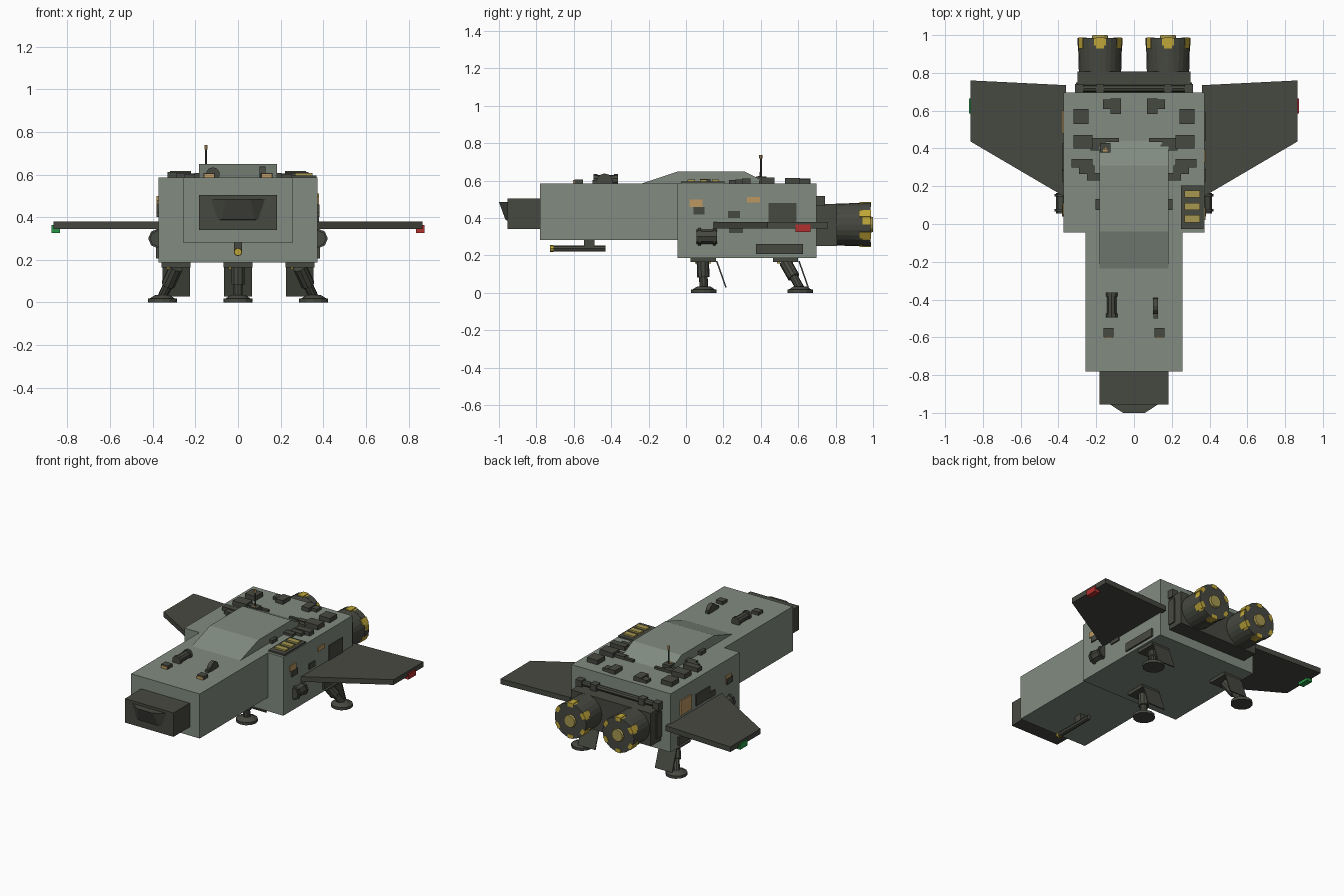
import bpy, bmesh, math
from mathutils import Vector

if "Cube" in bpy.data.objects:
    bpy.data.objects.remove(bpy.data.objects["Cube"])


def mat(name, *rgb):
    m = bpy.data.materials.new(name)
    m.diffuse_color = (*rgb, 1)
    m.use_nodes = True
    m.node_tree.nodes["Principled BSDF"].inputs["Base Color"].default_value = m.diffuse_color
    return m


HULL = mat("grey green hull", 0.22, 0.26, 0.22)
DARK = mat("dark olive metal", 0.062, 0.066, 0.052)
GOLD = mat("gold", 0.52, 0.38, 0.04)
BRASS = mat("dull brass", 0.38, 0.31, 0.08)
TAN = mat("tan panel", 0.50, 0.31, 0.12)
RED = mat("red light", 0.45, 0.03, 0.03)
GREEN = mat("green light", 0.02, 0.30, 0.06)


def finish(name, bm, *mats):
    bmesh.ops.recalc_face_normals(bm, faces=bm.faces)
    me = bpy.data.meshes.new(name)
    bm.to_mesh(me)
    bm.free()
    for m in mats:
        me.materials.append(m)
    ob = bpy.data.objects.new(name, me)
    bpy.context.collection.objects.link(ob)
    return ob


def hull(name, pts, m):
    """Convex solid around a few points."""
    bm = bmesh.new()
    for p in pts:
        bm.verts.new(p)
    bmesh.ops.convex_hull(bm, input=bm.verts)
    bmesh.ops.dissolve_limit(bm, angle_limit=0.01, verts=bm.verts, edges=bm.edges)
    return finish(name, bm, m)


def box(name, x0, x1, y0, y1, z0, z1, m):
    return hull(name, [(x, y, z) for x in (x0, x1) for y in (y0, y1) for z in (z0, z1)], m)


def pair(name, x0, x1, *rest):
    for s in (-1, 1):
        box(name, s * x0, s * x1, *rest)


def cyl(name, a, b, r0, r1, n, m):
    """Round bar from a to b."""
    a, b = Vector(a), Vector(b)
    d = b - a
    bm = bmesh.new()
    bmesh.ops.create_cone(bm, cap_ends=True, segments=n, radius1=r0, radius2=r1, depth=d.length)
    ob = finish(name, bm, m)
    ob.rotation_mode = 'QUATERNION'
    ob.rotation_quaternion = d.to_track_quat('Z', 'Y')
    ob.location = (a + b) / 2
    return ob


# Fuselage
box("forward_hull", -.258, .258, -.78, -.04, .282, .585, HULL)
box("main_hull", -.373, .373, -.045, .697, .187, .585, HULL)
hull("roof_hump", [(x, y, z) for x in (-.183, .183)
                   for y, z in ((-.25, .58), (-.04, .65), (.31, .65), (.45, .58))], HULL)

# Nose and sensor wedge
box("nose", -.183, .183, -.955, -.77, .34, .503, DARK)
hull("nose_visor", [(s * x, y, z) for s in (-1, 1) for x, y, z in
                    ((.135, -.95, .485), (.10, -.95, .385), (.058, -1, .485), (.075, -.965, .39))], DARK)

# Belly gun
cyl("gun_barrel", (0, -.71, .237), (0, -.43, .237), .017, .017, 8, DARK)
cyl("gun_tip", (0, -.728, .237), (0, -.708, .237), .018, .02, 8, GOLD)
box("gun_mount", -.018, .018, -.545, -.49, .24, .29, DARK)

# Wings with navigation lights
for s, m in ((-1, GREEN), (1, RED)):
    hull("wing", [(s * x, y, z) for z in (.345, .38) for x, y in
                  ((.36, .14), (.36, .735), (.866, .76), (.866, .437))], DARK)
    box("wing_light", s * .835, s * .874, .585, .665, .326, .364, m)

# Engine block
box("engine_block", -.30, .30, .69, .808, .25, .475, DARK)
cyl("engine_pipe", (-.30, .717, .495), (.30, .717, .495), .018, .018, 8, DARK)
for x in (-.29, -.18, .18, .29):
    box("pipe_clamp", x - .022, x + .022, .69, .742, .465, .518, DARK)
pair("engine_block_rib", .285, .308, .69, .75, .28, .45, DARK)

# Engines: round barrel, rim with gold marks, glowing disc
for s in (-1, 1):
    x, z = s * .18, .365
    cyl("engine_barrel", (x, .80, z), (x, .945, z), .112, .116, 24, DARK)
    bm = bmesh.new()
    bmesh.ops.create_cone(bm, cap_ends=True, segments=24, radius1=.118, radius2=.118, depth=.042)
    for f in bm.faces:
        c = f.calc_center_median()
        k = int((math.atan2(c.y, c.x) % math.tau) / math.tau * 24)
        f.material_index = int(len(f.verts) == 4 and k in (0, 1, 5, 6, 10, 14, 17, 18, 21))
    rim = finish("engine_rim", bm, DARK, GOLD)
    rim.rotation_euler = (math.pi / 2, 0, 0)
    rim.location = (x, .965, z)
    for k in range(6):
        a = k * math.tau / 6 + math.pi / 2
        c = Vector((x + .107 * math.cos(a), .958, z + .107 * math.sin(a)))
        chip = box("rim_mark", -.02, .02, -.03, .03, -.013, .013, GOLD)
        chip.location = c
        chip.rotation_euler = (0, math.pi / 2 - a, 0)
    cyl("engine_nozzle", (x, .98, z), (x, 1.0, z), .045, .04, 12, BRASS)


# Landing gear
def leg(name, top, foot):
    t, f = Vector(top), Vector(foot)
    cyl(name + "_foot", f, f + Vector((0, 0, .018)), .068, .068, 12, DARK)
    cyl(name + "_foot_cone", f + Vector((0, 0, .018)), f + Vector((0, 0, .034)), .06, .035, 12, DARK)
    ankle = f + Vector((0, 0, .025))
    cyl(name + "_strut", ankle, t, .023, .023, 10, DARK)
    cyl(name + "_sleeve", ankle.lerp(t, .42), t, .033, .033, 10, DARK)
    box(name + "_plate", t.x - .068, t.x + .068, t.y - .065, t.y + .07, .165, .19, DARK)
    for k in (-1, 0, 1):
        box(name + "_latch", t.x - .045, t.x - .03, t.y + k * .035 - .008,
            t.y + k * .035 + .008, .157, .17, GOLD)
    hull(name + "_door", [(t.x + x, t.y + y + d, z) for x in (-.065, .065) for d in (0, .008)
                          for y, z in ((.07, .17), (.12, .028))], DARK)


leg("front_leg", (0, .09, .165), (0, .095, 0))
for s in (-1, 1):
    leg("rear_leg", (s * .29, .53, .165), (s * .355, .61, 0))

# Side equipment, both sides
for s in (-1, 1):
    cyl("side_tank", (s * .375, .055, .30), (s * .375, .165, .30), .038, .038, 8, DARK)
    for y in (.065, .145):
        cyl("tank_band", (s * .375, y, .30), (s * .375, y + .014, .30), .046, .046, 8, DARK)
pair("lower_side_box", .36, .384, .375, .625, .207, .262, DARK)
for y0, y1, z0, z1 in ((.04, .10, .42, .46), (.225, .29, .40, .437), (.23, .305, .32, .35)):
    pair("side_plate", .37, .381, y0, y1, z0, z1, DARK)

# Panels that differ by side
box("right_hatch", .37, .379, .44, .59, .38, .48, DARK)
box("right_tan_panel", .37, .379, .02, .088, .46, .50, TAN)
box("right_tan_panel_rear", .37, .379, .325, .395, .483, .512, TAN)
box("left_tan_hatch", -.381, -.37, .48, .60, .40, .50, TAN)
box("left_tan_panel", -.379, -.37, .05, .11, .44, .48, TAN)
box("left_dark_hatch", -.379, -.37, .28, .43, .40, .48, DARK)

# Roof equipment, mirrored: x0, x1, y0, y1, top
for x0, x1, y0, y1, top in ((.24, .32, .53, .61, .615), (.07, .125, .583, .665, .612),
                            (.12, .165, .61, .66, .605), (.22, .32, .40, .472, .617),
                            (.15, .22, .42, .455, .605), (.08, .15, .435, .455, .60),
                            (.14, .23, .39, .42, .60), (.22, .33, .30, .345, .612),
                            (.21, .29, .265, .31, .605), (.18, .25, .23, .27, .602),
                            (.18, .205, .075, .132, .608)):
    pair("roof_box", x0, x1, y0, y1, .58, top, DARK)

# Roof vent on the right
box("vent_base", .248, .368, -.027, .205, .58, .596, DARK)
for y in (.028, .093, .158):
    box("vent_slat", .268, .35, y - .019, y + .019, .59, .607, BRASS)

# Antenna
box("antenna_base", -.18, -.125, .375, .43, .58, .622, DARK)
cyl("antenna_rod", (-.15, .40, .61), (-.15, .40, .725), .006, .005, 6, DARK)
cyl("antenna_tip", (-.15, .40, .718), (-.15, .40, .738), .009, .009, 6, TAN)
box("antenna_tag", -.165, -.14, .385, .395, .605, .625, TAN)

# Forward roof details
for s in (-1, 1):
    box("nose_lamp", s * .135 - .026, s * .135 + .026, -.597, -.55, .58, .607, DARK)
    box("nose_lamp_lens", s * .135 - .023, s * .135 + .023, -.604, -.595, .583, .603, TAN)
cyl("left_roof_drum", (-.118, -.485, .602), (-.118, -.375, .602), .027, .027, 10, DARK)
for y in (-.495, -.385):
    cyl("left_drum_cap", (-.118, y, .602), (-.118, y + .022, .602), .032, .032, 10, DARK)
cyl("right_roof_wheel", (.10, -.435, .596), (.128, -.435, .596), .042, .042, 12, DARK)
box("right_wheel_base", .102, .126, -.5, -.39, .58, .604, DARK)
